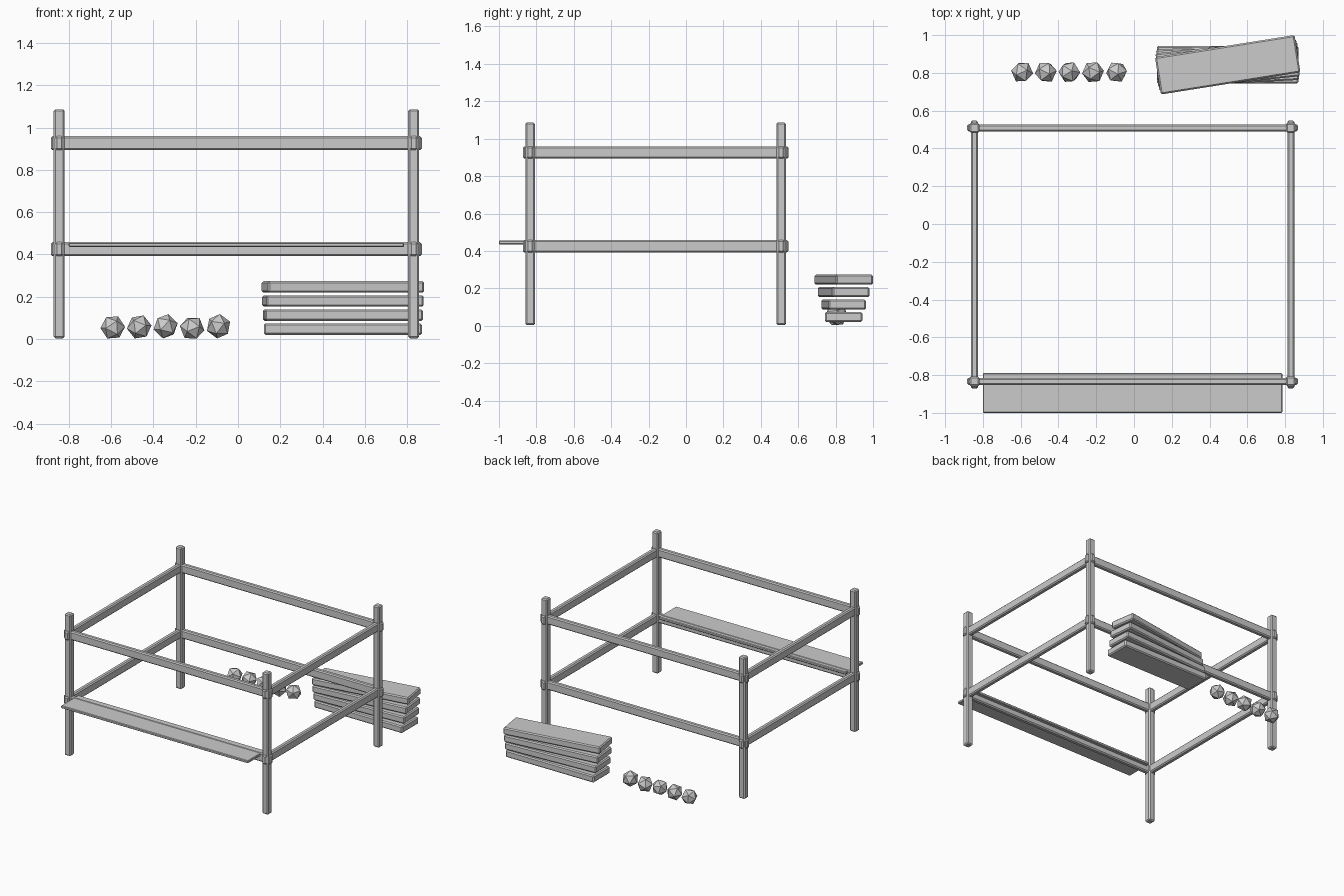
import bpy, math, random
from mathutils import Vector

if "Cube" in bpy.data.objects:
    bpy.data.objects.remove(bpy.data.objects["Cube"])

random.seed(4)

def box(name, lo, hi, bevel, rot=0.0):
    """Chamfered box between two corners, optionally turned about z."""
    lo, hi = Vector(lo), Vector(hi)
    bpy.ops.mesh.primitive_cube_add(size=1, location=(lo + hi) / 2)
    ob = bpy.context.object
    ob.name = name
    ob.scale = hi - lo
    bpy.ops.object.transform_apply(location=False, rotation=False, scale=True)
    ob.rotation_euler.z = rot
    mod = ob.modifiers.new("chamfer", 'BEVEL')
    mod.width = bevel
    mod.segments = 1
    return ob

XS = {"left": -0.845, "right": 0.830}
YS = {"front": -0.833, "back": 0.509}
ZS = {"lower": 0.425, "upper": 0.926}
P = 0.026          # post half width
T, H = 0.0185, 0.033  # rail half thickness, half height
E = 0.039          # rail overshoot past the post centre

# Corner posts
for sx, x in XS.items():
    for sy, y in YS.items():
        box(f"{sy}_{sx}_post", (x - P, y - P, 0.004), (x + P, y + P, 1.086), 0.008)

# Two levels of rails, ends poking through the posts
for lv, z in ZS.items():
    for sy, y in YS.items():
        box(f"{lv}_{sy}_rail", (XS["left"] - E, y - T, z - H),
            (XS["right"] + E, y + T, z + H), 0.008)
    for sx, x in XS.items():
        box(f"{lv}_{sx}_rail", (x - T, YS["front"] - E, z - H),
            (x + T, YS["back"] + E, z + H), 0.008)

# Front counter shelf
box("counter_shelf", (-0.80, -1.0, 0.435), (0.785, -0.79, 0.455), 0.004)

# Fanned stack of planks
for i in range(4):
    z = 0.02 + 0.0665 * i
    box(f"stacked_plank_{i + 1}", (0.122, 0.743, z), (0.870, 0.943, z + 0.054),
        0.008, math.radians(3 * i))

# Row of faceted stones
for i in range(5):
    bpy.ops.mesh.primitive_ico_sphere_add(
        subdivisions=1, radius=0.059, location=(-0.592 + 0.125 * i, 0.804, 0.06),
        rotation=[random.uniform(0, math.tau) for _ in range(3)])
    ob = bpy.context.object
    ob.name = f"stone_{i + 1}"
    # rest each stone on the ground
    bpy.context.view_layer.update()
    ob.location.z -= min((ob.matrix_world @ v.co).z for v in ob.data.vertices) - 0.003
